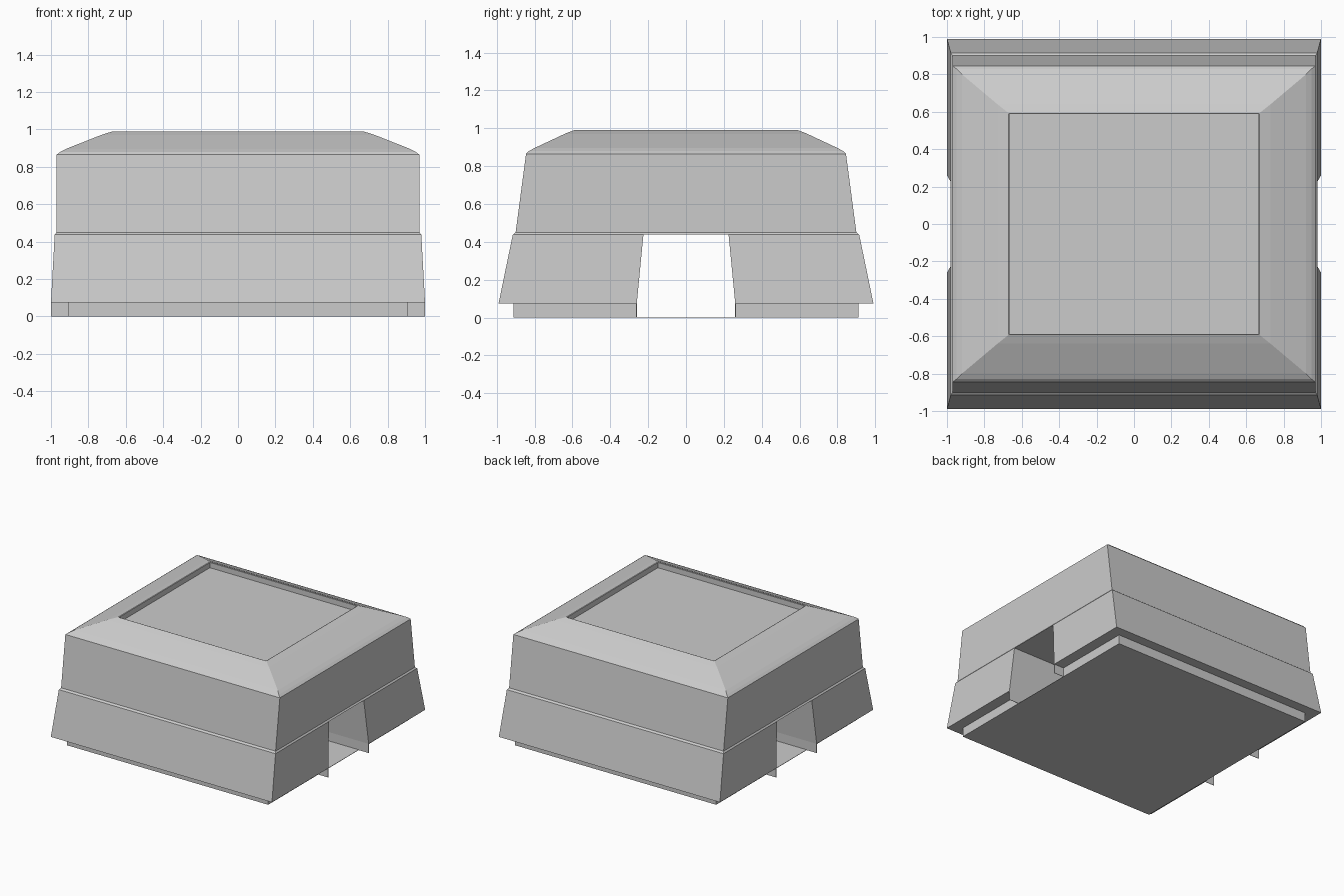
import bpy, bmesh

if "Cube" in bpy.data.objects:
    bpy.data.objects.remove(bpy.data.objects["Cube"])


def loft(name, rings):
    """Skin a stack of rectangles (x half-width, y min, y max, z) with flat faces."""
    bm = bmesh.new()
    loops = []
    for hx, y0, y1, z in rings:
        corners = [(-hx, y0), (hx, y0), (hx, y1), (-hx, y1)]
        loops.append([bm.verts.new((x, y, z)) for x, y in corners])
    for a, b in zip(loops, loops[1:]):
        for i in range(4):
            j = (i + 1) % 4
            bm.faces.new((a[i], a[j], b[j], b[i]))
    bm.faces.new(loops[0][::-1])
    bm.faces.new(loops[-1])
    me = bpy.data.meshes.new(name)
    bm.to_mesh(me)
    bm.free()
    ob = bpy.data.objects.new(name, me)
    bpy.context.collection.objects.link(ob)
    return ob


def mirror(ob, x=False, y=False):
    m = ob.modifiers.new("mirror", 'MIRROR')
    m.use_axis = (x, y, False)
    m.use_mirror_merge = False


# Upper housing: tapered wall, sloped roof and shallow recessed top panel
upper = [(0.98, 0.915, 0.438), (0.97, 0.90, 0.45), (0.97, 0.845, 0.865),
         (0.95, 0.83, 0.88), (0.92, 0.80, 0.896), (0.73, 0.64, 0.971),
         (0.67, 0.592, 0.99), (0.665, 0.587, 0.988), (0.665, 0.587, 0.945)]
loft("upper_housing", [(x, -y, y, z) for x, y, z in upper])

# Lower housing: two blocks either side of the through tunnel
lower = loft("lower_housing", [(1.0, 0.26, 0.99, 0.075), (0.98, 0.225, 0.915, 0.438)])
mirror(lower, y=True)

# Inset plinth under each block
plinth = loft("plinth", [(0.91, 0.26, 0.91, 0.0), (0.91, 0.26, 0.91, 0.075)])
mirror(plinth, y=True)

# Thin floor closing the bottom of the tunnel
loft("tunnel_floor", [(0.91, -0.26, 0.26, 0.0), (0.91, -0.26, 0.26, 0.003)])

# Thin tabs hanging at the four tunnel mouth corners
tab = loft("tunnel_tab", [(0.045, 0.26, 0.263, 0.0), (0.045, 0.26, 0.263, 0.075)])
for v in tab.data.vertices:
    v.co.x += 0.955
mirror(tab, x=True, y=True)
